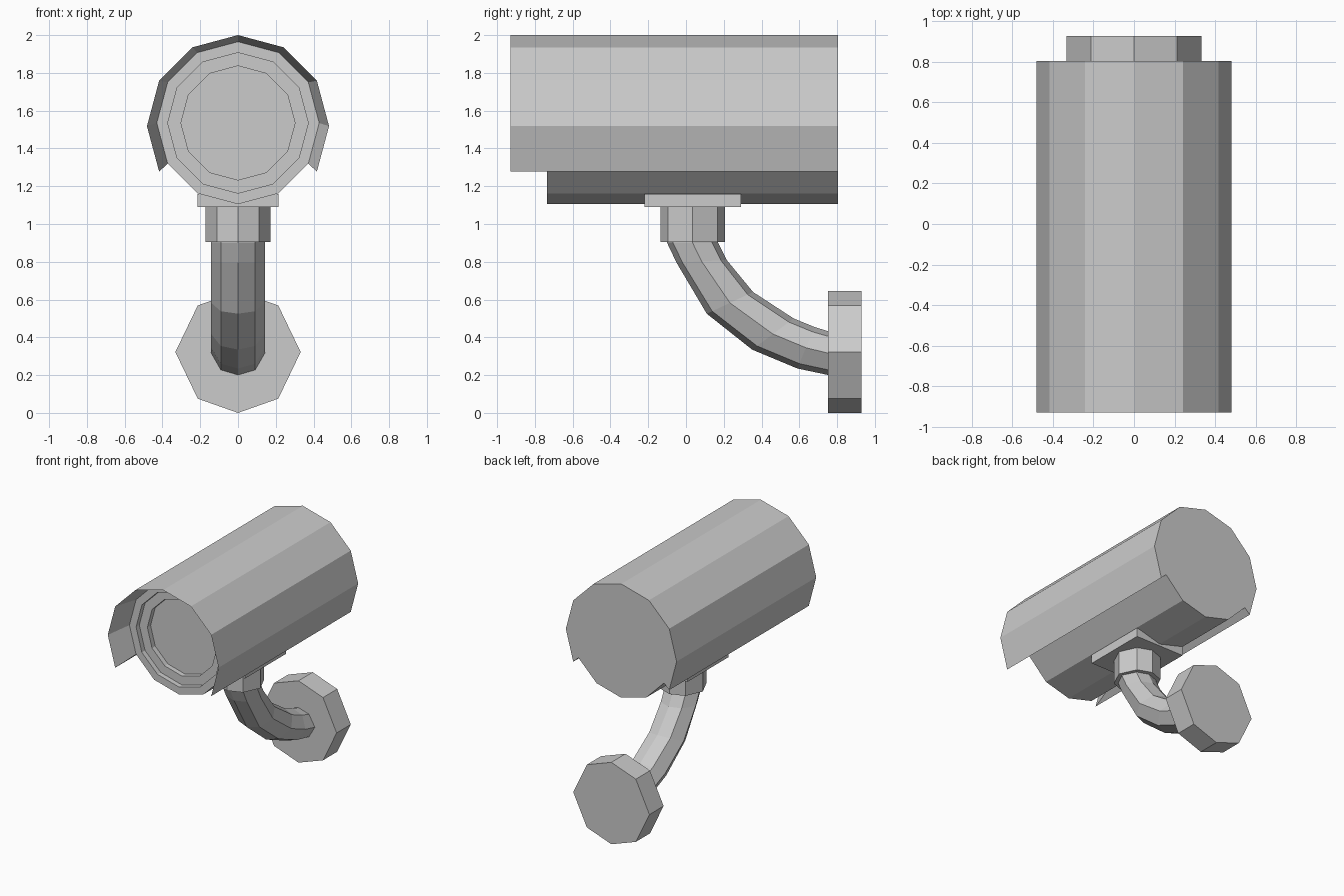
import bpy, bmesh
from math import sin, cos, radians
from mathutils import Vector

if "Cube" in bpy.data.objects:
    bpy.data.objects.remove(bpy.data.objects["Cube"])


def skin(name, rings):
    """Join a row of equal-sized point rings into a capped, flat-shaded solid."""
    bm = bmesh.new()
    loops = [[bm.verts.new(p) for p in ring] for ring in rings]
    n = len(loops[0])
    for a, b in zip(loops, loops[1:]):
        for i in range(n):
            j = (i + 1) % n
            bm.faces.new((a[i], a[j], b[j], b[i]))
    bm.faces.new(loops[0])
    bm.faces.new(loops[-1])
    bmesh.ops.recalc_face_normals(bm, faces=bm.faces[:])
    mesh = bpy.data.meshes.new(name)
    bm.to_mesh(mesh)
    bm.free()
    obj = bpy.data.objects.new(name, mesh)
    bpy.context.collection.objects.link(obj)
    return obj


def octagon(center, u, v, r):
    """Slightly uneven eight-sided ring; u and v are unit axes."""
    c, u, v = Vector(center), Vector(u), Vector(v)
    angles = (0, 50, 90, 130, 180, 230, 270, 310)
    return [c + u * r * cos(radians(a)) + v * r * sin(radians(a)) for a in angles]


def arc_point(r, deg, y, cz):
    return (r * cos(radians(deg)), y, cz + r * sin(radians(deg)))


X, Y, Z = (1, 0, 0), (0, 1, 0), (0, 0, 1)
BODY_R, BODY_Z = 0.43, 1.535
BACK, FACE, BRIM = 0.805, -0.735, -0.93

# camera body with stepped lens recess
profile = [(BODY_R, BACK), (BODY_R, FACE), (0.372, FACE),
           (0.372, FACE + 0.04), (0.302, FACE + 0.04), (0.302, FACE + 0.08)]
skin("camera_body", [[arc_point(r, a, y, BODY_Z) for a in range(0, 360, 30)]
                     for r, y in profile])

# hood wrapped over the body, its brim tapering to a thin front edge
skin("sun_hood", [[arc_point(0.482, a, BRIM, 1.518),
                   arc_point(0.482, a, BACK, 1.518),
                   arc_point(BODY_R, a, BACK, BODY_Z),
                   arc_point(BODY_R, a, FACE, BODY_Z)]
                  for a in range(-30, 211, 30)])

# mounting plate under the body
skin("mount_plate", [[(x, y, z) for x, y in
                      ((-0.215, -0.22), (0.215, -0.22), (0.215, 0.29), (-0.215, 0.29))]
                     for z in (1.09, 1.16)])

# collar
skin("collar", [octagon((0, 0.035, z), X, Y, 0.171) for z in (0.905, 1.09)])

# curved arm: outer and inner bend points (y, z) define each ring
lower = [(-0.105, 0.92), (-0.1, 0.9), (-0.05, 0.795), (0.11, 0.525),
         (0.35, 0.335), (0.59, 0.235), (0.77, 0.197)]
upper = [(0.17, 0.92), (0.17, 0.9), (0.215, 0.81), (0.355, 0.64),
         (0.57, 0.5), (0.68, 0.455), (0.77, 0.427)]
rings = []
for (y0, z0), (y1, z1) in zip(lower, upper):
    a, b = Vector((0, y0, z0)), Vector((0, y1, z1))
    half = (b - a) / 2
    rings.append([(a + b) / 2 + Vector(X) * p.x * 0.142 + half * p.y
                  for p in octagon((0, 0, 0), X, Y, 1)])
skin("curved_arm", rings)

# wall flange
skin("wall_flange", [octagon((0, y, 0.322), X, Z, 0.322) for y in (0.752, 0.928)])
bpy.data.objects["wall_flange"].scale.x = 1.03
